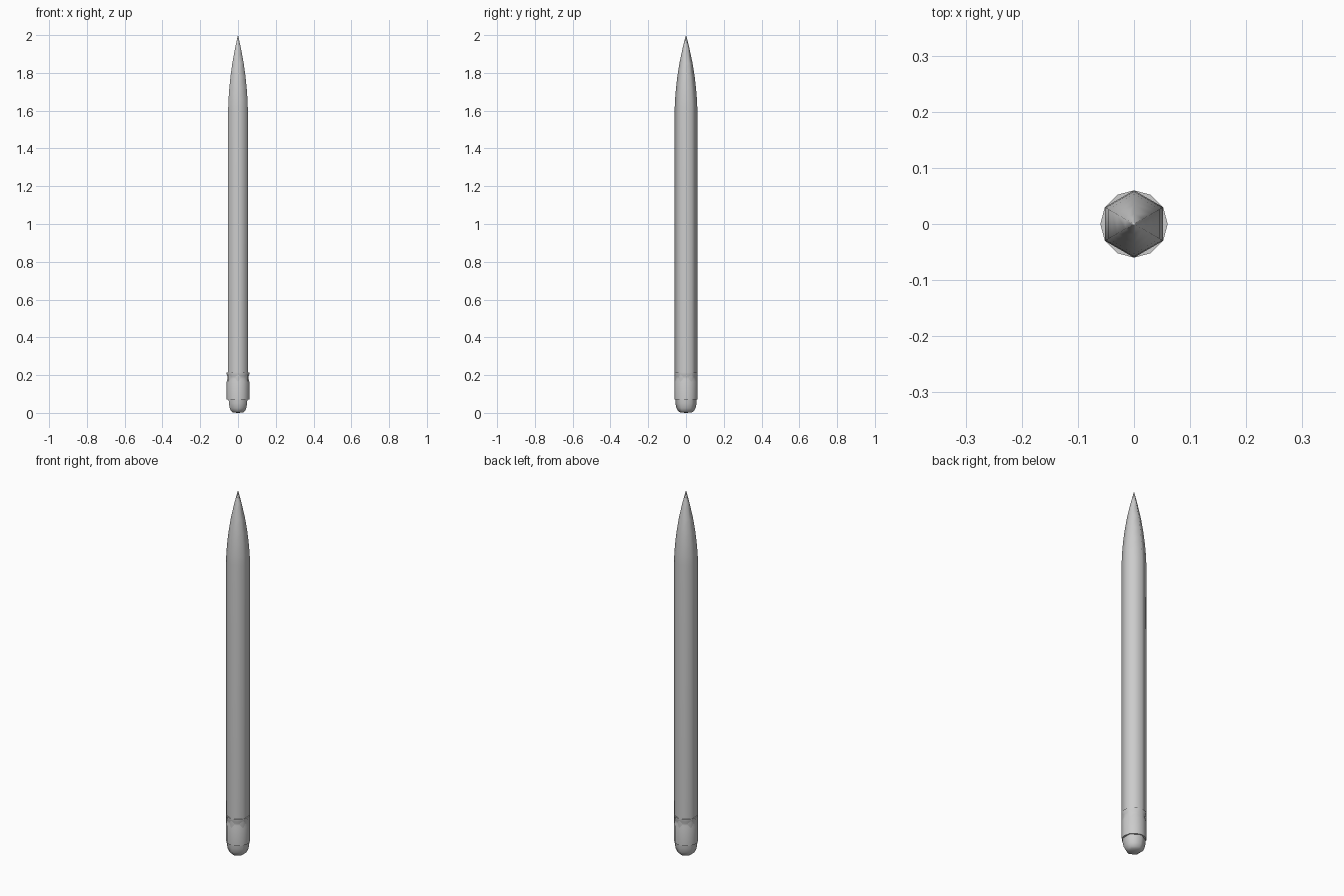
import bpy, bmesh, math

if "Cube" in bpy.data.objects:
    bpy.data.objects.remove(bpy.data.objects["Cube"])

def lathe(name, profile, sides, start, smooth_angle):
    """Stack polygon rings along z; a zero radius closes to a point."""
    bm = bmesh.new()
    rings = []
    for r, z in profile:
        if r == 0:
            rings.append([bm.verts.new((0, 0, z))])
        else:
            rings.append([bm.verts.new((r * math.cos(start + 2 * math.pi * i / sides),
                                        r * math.sin(start + 2 * math.pi * i / sides), z))
                          for i in range(sides)])
    for a, b in zip(rings, rings[1:]):
        for i in range(sides):
            j = (i + 1) % sides
            if len(a) == 1:
                bm.faces.new((a[0], b[j], b[i]))
            elif len(b) == 1:
                bm.faces.new((a[i], a[j], b[0]))
            else:
                bm.faces.new((a[i], a[j], b[j], b[i]))
    bmesh.ops.recalc_face_normals(bm, faces=bm.faces)
    mesh = bpy.data.meshes.new(name)
    bm.to_mesh(mesh)
    bm.free()
    obj = bpy.data.objects.new(name, mesh)
    bpy.context.collection.objects.link(obj)
    bpy.context.view_layer.objects.active = obj
    obj.select_set(True)
    bpy.ops.object.shade_smooth_by_angle(angle=math.radians(smooth_angle))
    obj.select_set(False)
    return obj

HEX = math.pi / 2  # corners point to front and back

# Hexagonal shaft with sharpened tip
lathe("pencil_shaft", [(0, 0.07), (0.06, 0.07), (0.06, 1.61), (0.058, 1.66),
                       (0.053, 1.72), (0.046, 1.78), (0.035, 1.85),
                       (0.018, 1.93), (0.003, 1.99), (0, 2.0)], 6, HEX, 65)

# Crimped metal sleeve
lathe("ferrule", [(0, 0.07), (0.06, 0.07), (0.06, 0.165), (0.056, 0.18),
                  (0.056, 0.192), (0.06, 0.205), (0.06, 0.215), (0, 0.215)], 12, 0, 40)

# Rounded eraser
lathe("eraser", [(0, 0.0), (0.03, 0.002), (0.043, 0.01), (0.051, 0.026),
                 (0.056, 0.05), (0.057, 0.075), (0, 0.075)], 6, HEX, 65)
